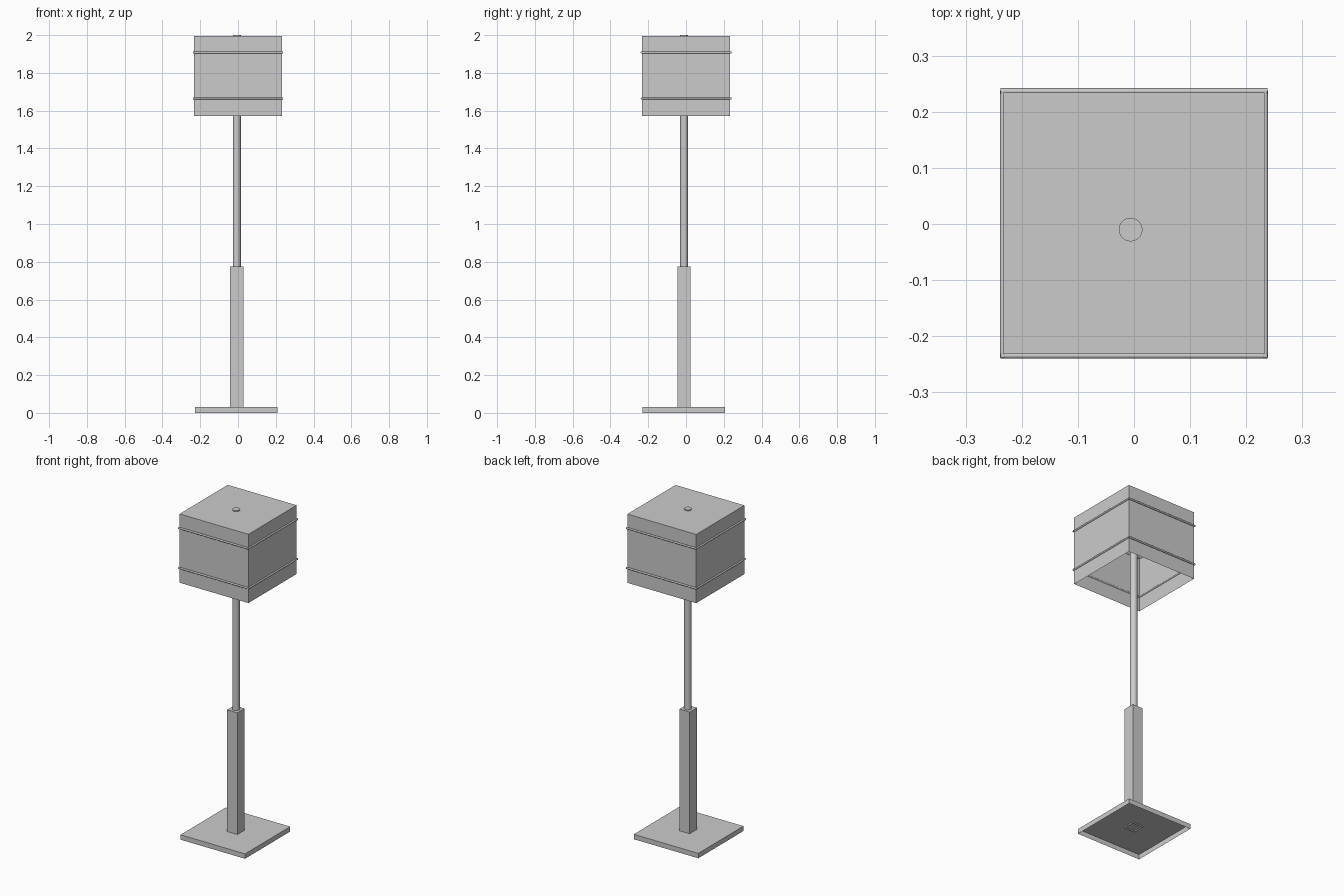
import bpy, bmesh
from mathutils import Vector, Matrix

if "Cube" in bpy.data.objects:
    bpy.data.objects.remove(bpy.data.objects["Cube"])


def finish(name, bm):
    bmesh.ops.recalc_face_normals(bm, faces=bm.faces)
    mesh = bpy.data.meshes.new(name)
    bm.to_mesh(mesh)
    bm.free()
    obj = bpy.data.objects.new(name, mesh)
    bpy.context.collection.objects.link(obj)
    return obj


def open_box(name, cx, cy, sx, sy, z0, z1):
    """Thin-walled box, closed on top and open underneath."""
    bm = bmesh.new()
    bmesh.ops.create_cube(bm, size=1)
    for v in bm.verts:
        v.co = Vector((cx + v.co.x * sx, cy + v.co.y * sy,
                       z0 + (v.co.z + 0.5) * (z1 - z0)))
    bottom = [f for f in bm.faces if all(abs(v.co.z - z0) < 1e-5 for v in f.verts)]
    bmesh.ops.delete(bm, geom=bottom, context='FACES_ONLY')
    # keep outward-facing normals on the open shell
    return finish(name, bm)


def rod(name, start, end, radius, sides):
    """Round bar between two points, smooth round the side."""
    a, b = Vector(start), Vector(end)
    axis = b - a
    matrix = Matrix.Translation((a + b) / 2) @ axis.to_track_quat('Z', 'Y').to_matrix().to_4x4()
    bm = bmesh.new()
    bmesh.ops.create_cone(bm, cap_ends=True, segments=sides, radius1=radius,
                          radius2=radius, depth=axis.length, matrix=matrix)
    for f in bm.faces:
        f.smooth = len(f.verts) == 4
    for e in bm.edges:
        e.smooth = all(len(f.verts) == 4 for f in e.link_faces)
    return finish(name, bm)


# Stand: hollow foot plate, square lower post and round upper pole
open_box("base_plate", -0.01, -0.011, 0.437, 0.437, 0.0, 0.03)
open_box("lower_post", -0.007, -0.011, 0.07, 0.07, 0.022, 0.775)
rod("upper_pole", (-0.006, -0.01, 0.76), (-0.006, -0.01, 2.0), 0.021, 32)

# Square shade, open at the bottom
W = 0.233
open_box("lamp_shade", 0, 0.001, 2 * W, 2 * W, 1.573, 1.994)

# Two rings of thin trim rods running round the shade walls
R, L = 0.0055, 0.238
for level, z in (("lower", 1.664), ("upper", 1.908)):
    for side, s in (("front", -1), ("back", 1)):
        y = s * 0.2355 + 0.001
        rod(f"{level}_trim_{side}", (-L, y, z), (L, y, z), R, 12)
    for side, s in (("left", -1), ("right", 1)):
        x = s * 0.2335
        rod(f"{level}_trim_{side}", (x, -L, z), (x, L, z), R, 12)
